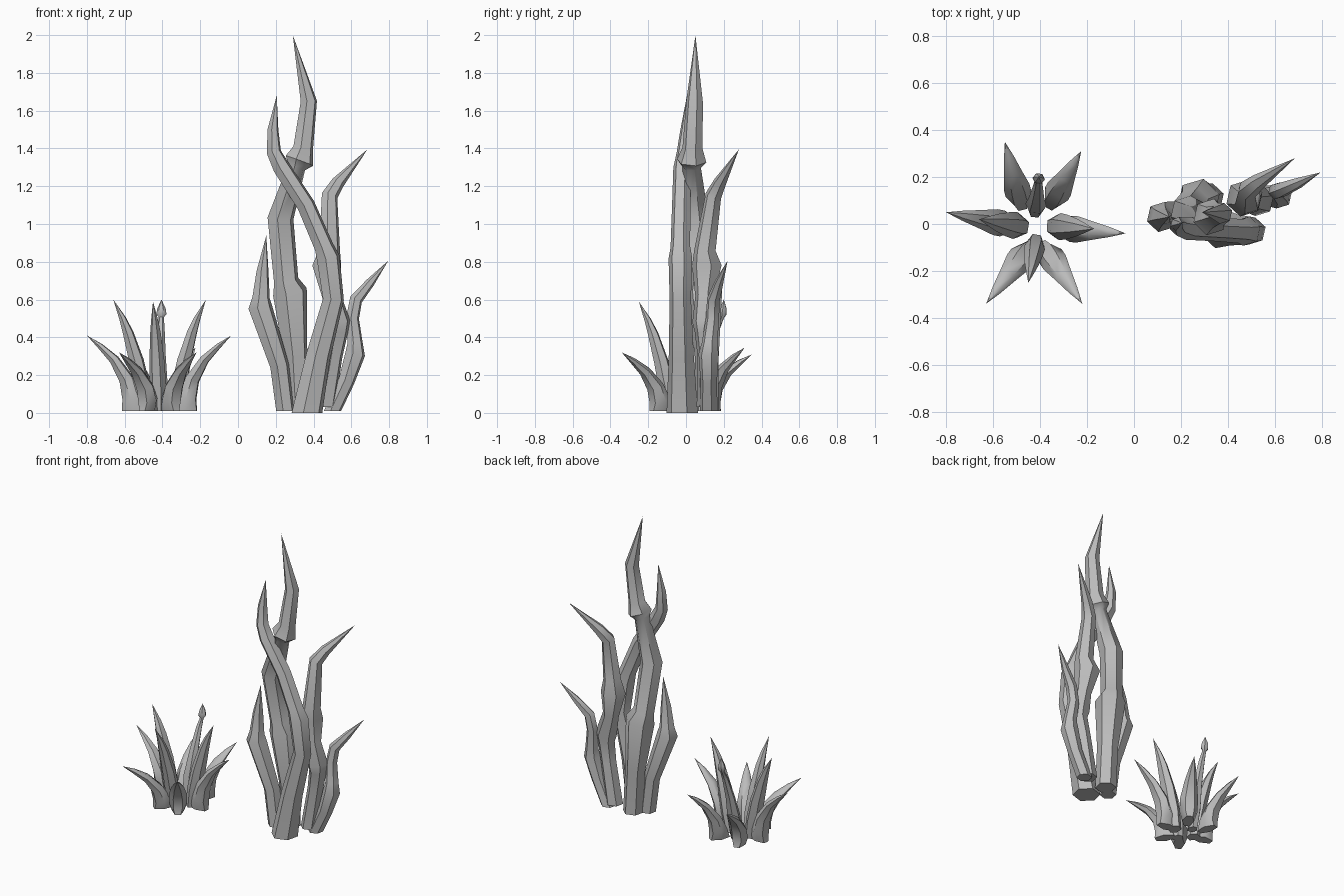
import bpy, bmesh, math
from mathutils import Vector

cube = bpy.data.objects.get("Cube")
if cube:
    bpy.data.objects.remove(cube, do_unlink=True)

grey = bpy.data.materials.new("plain grey")
grey.use_nodes = True
colour = (0.5, 0.5, 0.5, 1)
grey.diffuse_color = colour
grey.node_tree.nodes["Principled BSDF"].inputs["Base Color"].default_value = colour


def sweep(name, path, side, sides, turn=0.0):
    """Loft rings of (point, half width, half thickness) along a path, ending in a tip."""
    bm = bmesh.new()
    pts = [Vector(p) for p, w, t in path]
    rings = []
    for i, (p, w, t) in enumerate(path[:-1]):
        if i == 0:
            along = Vector((0, 0, 1))
        else:
            along = ((pts[i + 1] - pts[i]).normalized() + (pts[i] - pts[i - 1]).normalized()).normalized()
        u = (side - along * side.dot(along)).normalized()
        v = along.cross(u)
        ring = []
        for k in range(sides):
            a = math.tau * k / sides + turn
            ring.append(bm.verts.new(pts[i] + u * w * math.cos(a) + v * t * math.sin(a)))
        rings.append(ring)
    for low, high in zip(rings, rings[1:]):
        for k in range(sides):
            n = (k + 1) % sides
            bm.faces.new((low[k], low[n], high[n], high[k]))
    tip = bm.verts.new(pts[-1])
    for k in range(sides):
        bm.faces.new((rings[-1][k], rings[-1][(k + 1) % sides], tip))
    bm.faces.new(rings[0][::-1])
    bmesh.ops.recalc_face_normals(bm, faces=bm.faces)
    mesh = bpy.data.meshes.new(name)
    bm.to_mesh(mesh)
    bm.free()
    mesh.materials.append(grey)
    ob = bpy.data.objects.new(name, mesh)
    bpy.context.collection.objects.link(ob)
    bpy.ops.object.select_all(action="DESELECT")
    ob.select_set(True)
    bpy.context.view_layer.objects.active = ob
    bpy.ops.object.shade_smooth_by_angle(angle=math.radians(50))


def stalk(name, rows, turn=0.3):
    sweep(name, [((x, y, z), r, r) for x, y, z, r in rows], Vector((1, 0, 0)), 6, turn)


# Knotted stalks: x, y, z, radius
stalk("tall_stalk", [
    (.32, .11, .01, .065), (.305, .11, .30, .065), (.275, .10, .64, .095), (.255, .09, .70, .068),
    (.225, .05, 1.03, .072), (.31, .03, 1.30, .05), (.325, .03, 1.335, .08),
    (.345, .035, 1.40, .055), (.375, .045, 1.65, .045), (.29, .05, 2.0, 0)])
stalk("front_stalk", [
    (.365, -.02, 0, .085), (.425, -.025, .30, .068), (.505, -.03, .60, .058), (.478, -.03, .82, .064),
    (.455, -.03, .88, .053), (.36, -.025, 1.10, .05), (.23, -.02, 1.30, .048),
    (.19, -.01, 1.38, .04), (.185, 0, 1.50, .03), (.205, .005, 1.68, 0)])
stalk("left_stalk", [
    (.25, .05, .01, .05), (.22, .05, .25, .052), (.118, .03, .56, .066),
    (.122, .03, .61, .048), (.13, .03, .75, .033), (.15, .03, .94, 0)])
stalk("back_stalk", [
    (.46, .11, .03, .055), (.505, .11, .30, .05), (.53, .10, .43, .055), (.53, .10, .48, .068),
    (.495, .10, .62, .052), (.47, .11, .78, .08), (.485, .10, .86, .058),
    (.485, .145, 1.15, .044), (.53, .18, 1.22, .035), (.685, .28, 1.395, 0)])
stalk("right_stalk", [
    (.50, .12, .01, .048), (.575, .12, .17, .045), (.62, .12, .31, .055), (.62, .125, .37, .042),
    (.606, .14, .50, .036), (.625, .145, .60, .035), (.70, .175, .69, .024), (.795, .22, .805, 0)])


def leaf(name, base, tip, width, thick, shape):
    """Bent blade from base to tip; rows: fraction out, fraction up, width, thickness."""
    bx, by = base
    tx, ty, tz = tip
    out = Vector((tx - bx, ty - by, 0)).normalized()
    side = Vector((-out.y, out.x, 0))
    path = [((bx + (tx - bx) * f, by + (ty - by) * f, .01 + (tz - .01) * h), width * w, thick * t)
            for f, h, w, t in shape]
    sweep(name, path, side, 6)


outer = [(0, 0, .65, 1.6), (.04, .18, 1, 1.25), (.16, .42, 1, .9),
         (.42, .68, .7, .6), (.72, .86, .38, .35), (1, 1, 0, 0)]
inner = [(0, 0, .8, .9), (.12, .2, 1, 1), (.3, .45, .9, .9),
         (.55, .7, .65, .65), (.72, .83, .42, .42), (1, 1, 0, 0)]
budded = [(0, 0, .7, .9), (.15, .25, 1, 1), (.4, .5, .7, .7), (.75, .75, .45, .45),
          (.93, .84, .3, .3), (.95, .87, .6, .6), (.98, .92, .5, .5), (1, 1, 0, 0)]

# Outer ring of drooping leaves
for name, base, tip in [
        ("outer_leaf_left", (-.28, -.02), (-.035, -.04, .41)),
        ("outer_leaf_right", (-.55, .0), (-.80, .05, .41)),
        ("outer_leaf_front_right", (-.47, -.13), (-.63, -.34, .32)),
        ("outer_leaf_front_left", (-.36, -.13), (-.22, -.34, .32)),
        ("outer_leaf_back_right", (-.49, .12), (-.55, .35, .31)),
        ("outer_leaf_back_left", (-.335, .12), (-.225, .31, .345))]:
    leaf(name, base, tip, .056, .045, outer)

# Inner upright leaves
for name, base, tip, width in [
        ("inner_leaf_left", (-.335, -.01), (-.17, -.02, .60), .058),
        ("inner_leaf_right", (-.485, -.01), (-.66, .02, .60), .058),
        ("inner_leaf_front", (-.42, -.08), (-.45, -.25, .59), .045)]:
    leaf(name, base, tip, width, .045, inner)

# Back stem with a bud at its end
leaf("bud_stem", (-.42, .06), (-.405, .20, .60), .045, .04, budded)
